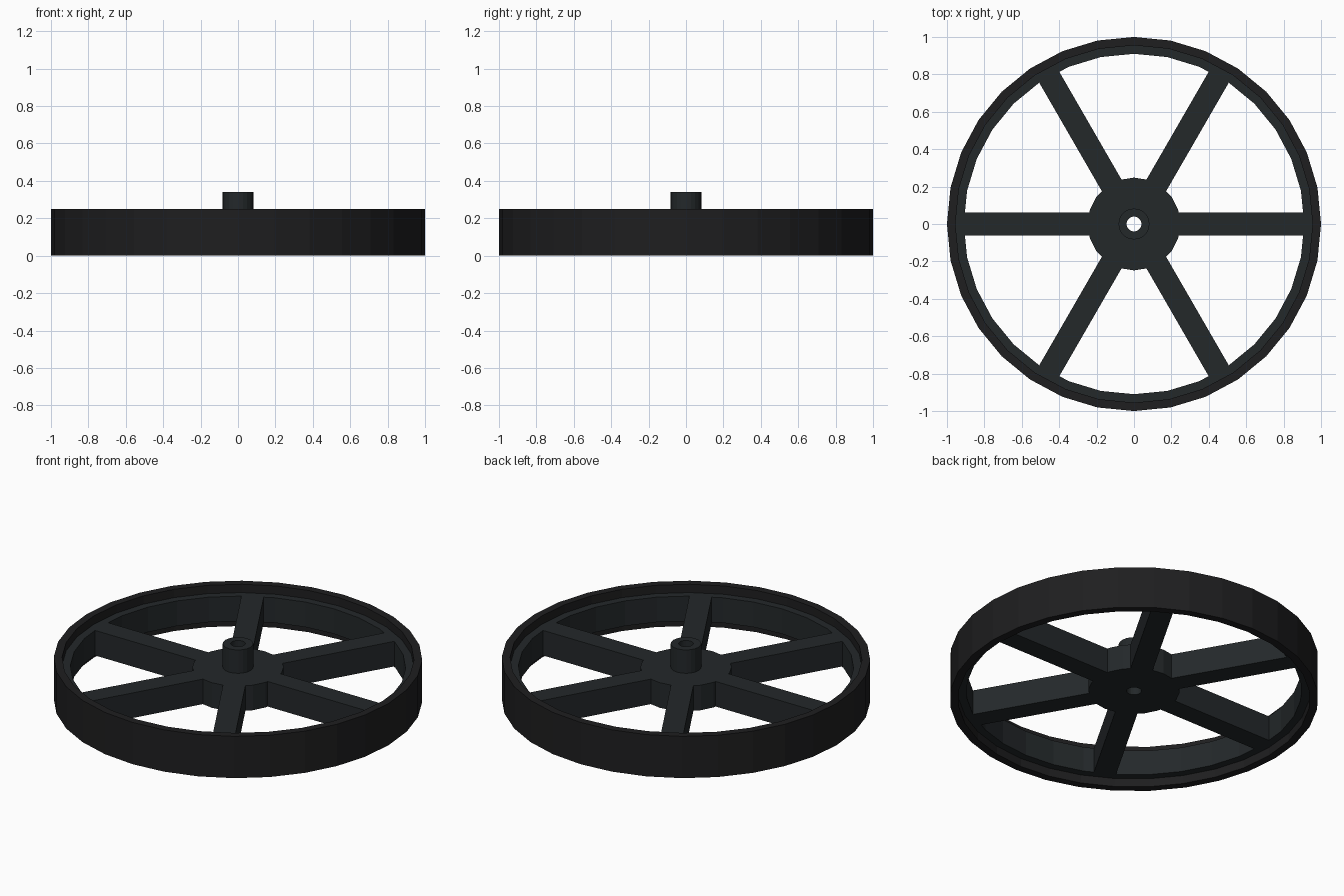
import bpy, bmesh
from math import cos, sin, pi

if "Cube" in bpy.data.objects:
    bpy.data.objects.remove(bpy.data.objects["Cube"])


def material(name, rgb):
    m = bpy.data.materials.new(name)
    m.diffuse_color = (*rgb, 1)
    m.use_nodes = True
    m.node_tree.nodes["Principled BSDF"].inputs["Base Color"].default_value = m.diffuse_color
    return m


BLACK = material("tread_black", (0.013, 0.013, 0.014))
DARK = material("wheel_dark", (0.017, 0.021, 0.023))


def finish(name, bm, mat):
    bmesh.ops.recalc_face_normals(bm, faces=bm.faces)
    me = bpy.data.meshes.new(name)
    bm.to_mesh(me)
    bm.free()
    me.materials.append(mat)
    ob = bpy.data.objects.new(name, me)
    bpy.context.collection.objects.link(ob)
    return ob


def tube(name, r_out, r_in, z0, z1, sides, mat):
    """Ring with a rectangular section, swept around z."""
    bm = bmesh.new()
    section = [(r_out, z0), (r_out, z1), (r_in, z1), (r_in, z0)]
    loops = []
    for i in range(sides):
        a = 2 * pi * i / sides
        loops.append([bm.verts.new((r * cos(a), r * sin(a), z)) for r, z in section])
    for i in range(sides):
        p, q = loops[i], loops[(i + 1) % sides]
        for k in range(4):
            n = (k + 1) % 4
            bm.faces.new((p[k], q[k], q[n], p[n]))
    return finish(name, bm, mat)


def spoke(name, angle, r0, r1, width, z0, z1, mat):
    bm = bmesh.new()
    bmesh.ops.create_cube(bm, size=1)
    for v in bm.verts:
        v.co.x = r0 + (v.co.x + 0.5) * (r1 - r0)
        v.co.y *= width
        v.co.z = z0 + (v.co.z + 0.5) * (z1 - z0)
    ob = finish(name, bm, mat)
    ob.rotation_euler.z = angle
    return ob


# Outer tread and the recessed inner rim
tube("tread", 1.0, 0.955, 0.0, 0.25, 32, BLACK)
tube("inner_rim", 0.955, 0.91, 0.05, 0.20, 32, DARK)

# Hub disc and raised axle collar with a through bore
tube("hub", 0.248, 0.04, 0.05, 0.20, 20, DARK)
tube("axle_collar", 0.083, 0.04, 0.20, 0.34, 20, DARK)

# Six spokes
for i in range(6):
    spoke(f"spoke_{i + 1}", i * pi / 3, 0.22, 0.93, 0.122, 0.05, 0.20, DARK)
